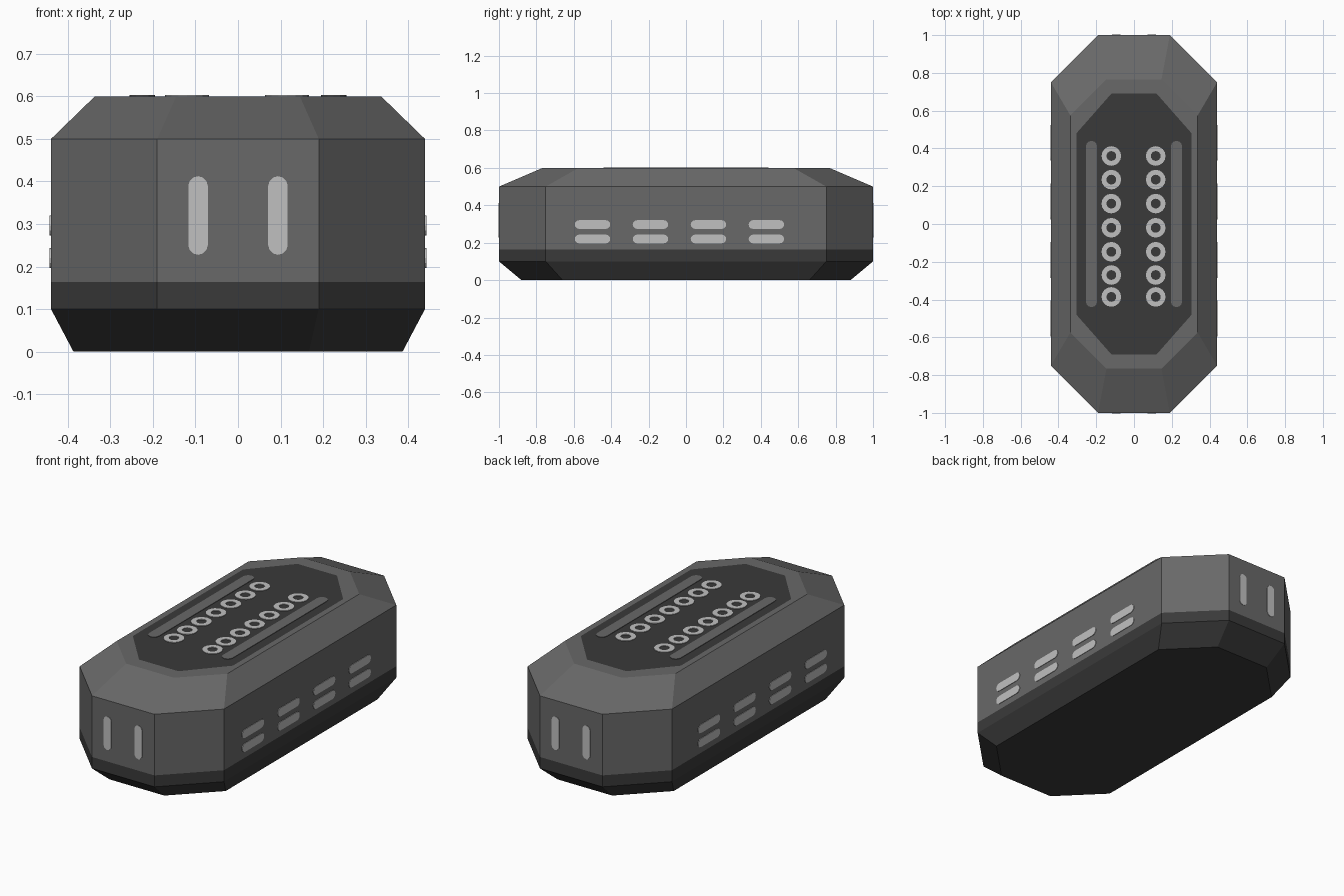
import bpy, bmesh, math
from mathutils import Vector

if "Cube" in bpy.data.objects:
    bpy.data.objects.remove(bpy.data.objects["Cube"])


def material(name, v):
    m = bpy.data.materials.new(name)
    m.diffuse_color = (v, v, v, 1)
    m.use_nodes = True
    m.node_tree.nodes["Principled BSDF"].inputs["Base Color"].default_value = m.diffuse_color
    return m


GREY = material("mid grey", 0.14)
DARK = material("dark grey", 0.042)
LIGHT = material("light grey", 0.53)
H = 0.003  # thickness of the applied details


def add_loft(bm, loops, cap_start, cap_end, mats):
    """Skin a stack of equal-length loops; mats gives one slot per band."""
    rings = [[bm.verts.new(p) for p in loop] for loop in loops]
    n = len(rings[0])
    for a, b, slot in zip(rings, rings[1:], mats):
        for i in range(n):
            j = (i + 1) % n
            bm.faces.new((a[i], a[j], b[j], b[i])).material_index = slot
    if cap_start:
        bm.faces.new(rings[0][::-1]).material_index = mats[0]
    if cap_end:
        bm.faces.new(rings[-1]).material_index = mats[-1]


def finish(bm, name, materials):
    me = bpy.data.meshes.new(name)
    bm.to_mesh(me)
    bm.free()
    for m in materials:
        me.materials.append(m)
    ob = bpy.data.objects.new(name, me)
    bpy.context.collection.objects.link(ob)
    return ob


def octagon(x, y, cx, cy, z):
    return [(x, -cy, z), (x, cy, z), (cx, y, z), (-cx, y, z),
            (-x, cy, z), (-x, -cy, z), (-cx, -y, z), (cx, -y, z)]


def hull(s, z):
    return octagon(0.44 * s, s, 0.19 * s, 0.75 * s, z)


def capsule(u, v, length, width, seg=6):
    """Rounded slot outline, long along u."""
    r, d = width / 2, (length - width) / 2
    pts = []
    for side, start in ((1, -90), (-1, 90)):
        for i in range(seg + 1):
            a = math.radians(start + 180 * i / seg)
            pts.append((u + side * d + r * math.cos(a), v + r * math.sin(a)))
    return pts


def circle(u, v, r, n=16):
    return [(u + r * math.cos(2 * math.pi * i / n), v + r * math.sin(2 * math.pi * i / n))
            for i in range(n)]


def placer(origin, u, normal):
    """Map 2D outlines on to a face of the body."""
    o, u, n = Vector(origin), Vector(u), Vector(normal)
    v = n.cross(u)
    return lambda pts, h: [o + u * p[0] + v * p[1] + n * h for p in pts]


def plates(name, place, outlines, mat):
    bm = bmesh.new()
    for pts in outlines:
        add_loft(bm, [place(pts, 0), place(pts, H)], False, True, [0])
    return finish(bm, name, [mat])


# Body: bevelled octagonal hull, dark skirt below and dark panel set in the top
bm = bmesh.new()
panel = octagon(0.305, 0.69, 0.12, 0.48, 0.6)
add_loft(bm, [hull(0.88, 0), hull(1, 0.1), hull(1, 0.163), hull(1, 0.5), hull(0.766, 0.6), panel],
         True, False, [1, 1, 0, 0, 0])
top = [v for v in bm.verts][-8:]
bm.faces.new(top).material_index = 1
finish(bm, "body", [GREY, DARK])

# Long strips on the top panel
on_top = placer((0, 0, 0.6), (1, 0, 0), (0, 0, 1))
plates("top_strips", on_top,
       [[(-q, p) for p, q in capsule(0, s * 0.225, 0.88, 0.06)] for s in (-1, 1)], GREY)

# Two rows of rings on the top panel
bm = bmesh.new()
for x in (-0.12, 0.115):
    for y in (0.36, 0.235, 0.108, -0.02, -0.147, -0.27, -0.386):
        o, i = circle(x, y, 0.052), circle(x, y, 0.026)
        add_loft(bm, [on_top(o, 0), on_top(o, H), on_top(i, H), on_top(i, 0)],
                 False, False, [0, 0, 0])
finish(bm, "top_rings", [LIGHT])

# Paired slots along both long sides
for name, s in (("right", 1), ("left", -1)):
    plates(name + "_slots", placer((s * 0.44, 0, 0), (0, s, 0), (s, 0, 0)),
           [capsule(s * y, z, 0.19, 0.047) for y in (-0.5, -0.19, 0.12, 0.43)
            for z in (0.22, 0.297)], LIGHT)

# Two upright slots on each end
for name, s in (("front", -1), ("back", 1)):
    plates(name + "_slots", placer((0, s, 0), (-s, 0, 0), (0, s, 0)),
           [[(-q, p) for p, q in capsule(0.32, x, 0.185, 0.046)] for x in (-0.094, 0.094)], LIGHT)
